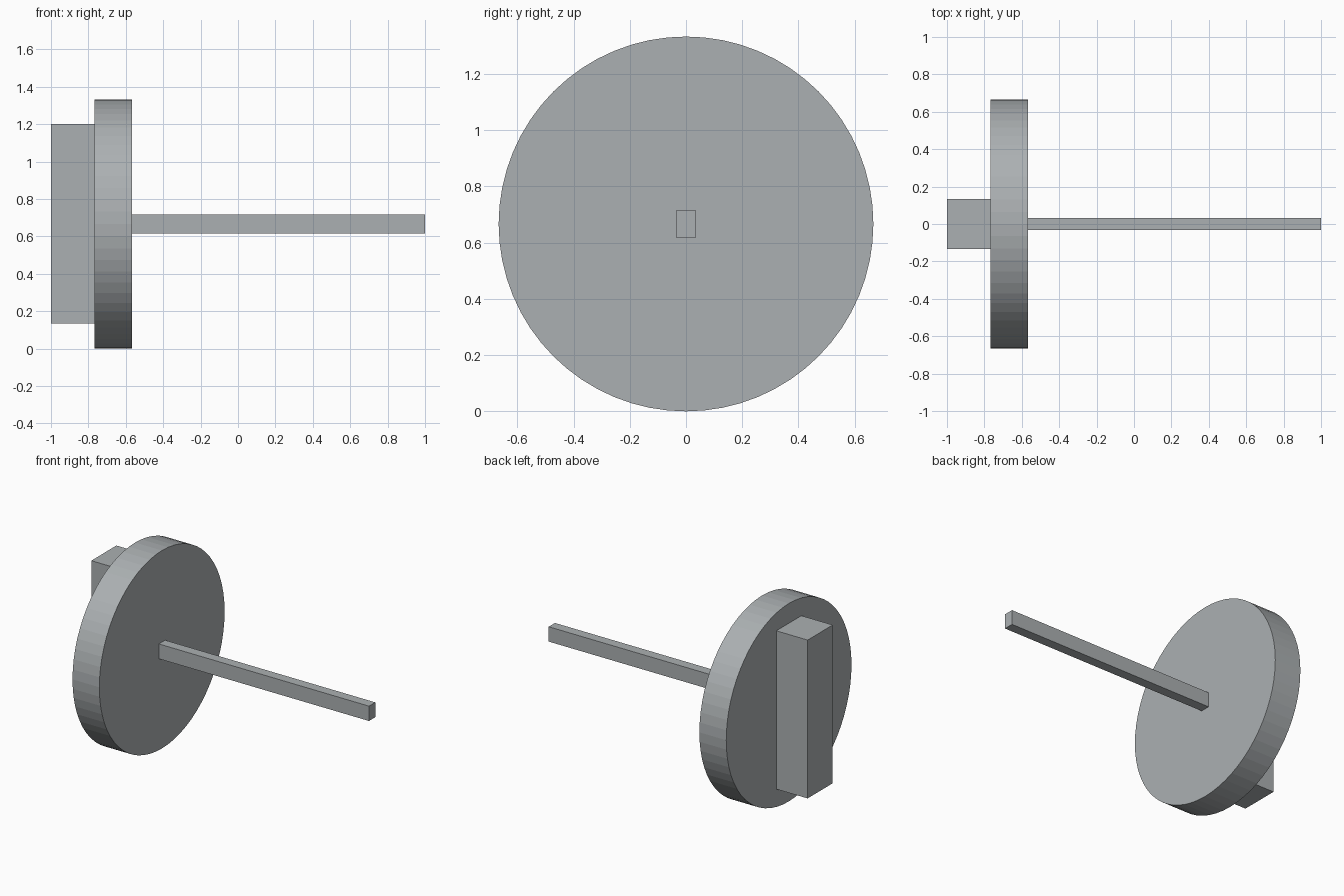
import bpy
import math

if "Cube" in bpy.data.objects:
    bpy.data.objects.remove(bpy.data.objects["Cube"])

CENTRE_Z = 0.6667  # height of the common axis

# Dark, slightly bluish grey
metal = bpy.data.materials.new("dark_grey")
metal.diffuse_color = (0.41, 0.435, 0.447, 1.0)
metal.use_nodes = True
metal.node_tree.nodes["Principled BSDF"].inputs["Base Color"].default_value = metal.diffuse_color


def finish(name):
    """Name the newest object and give it the grey material."""
    obj = bpy.context.object
    obj.name = name
    obj.data.materials.append(metal)


def box(name, x0, x1, width, height):
    """Box spanning x0..x1, centred on the axis."""
    bpy.ops.mesh.primitive_cube_add(size=1, location=((x0 + x1) / 2, 0, CENTRE_Z))
    bpy.context.object.scale = (x1 - x0, width, height)
    bpy.ops.object.transform_apply(location=False, rotation=False, scale=True)
    finish(name)


# Upright grip block behind the disc
box("grip", -1.0, -0.7667, 0.2667, 1.0667)

# Round disc facing along x
bpy.ops.mesh.primitive_cylinder_add(
    vertices=64, radius=0.6667, depth=0.2,
    location=(-0.6667, 0, CENTRE_Z), rotation=(0, math.pi / 2, 0))
finish("disc")

# Thin rectangular shaft
box("shaft", -0.5667, 1.0, 0.0667, 0.1)
